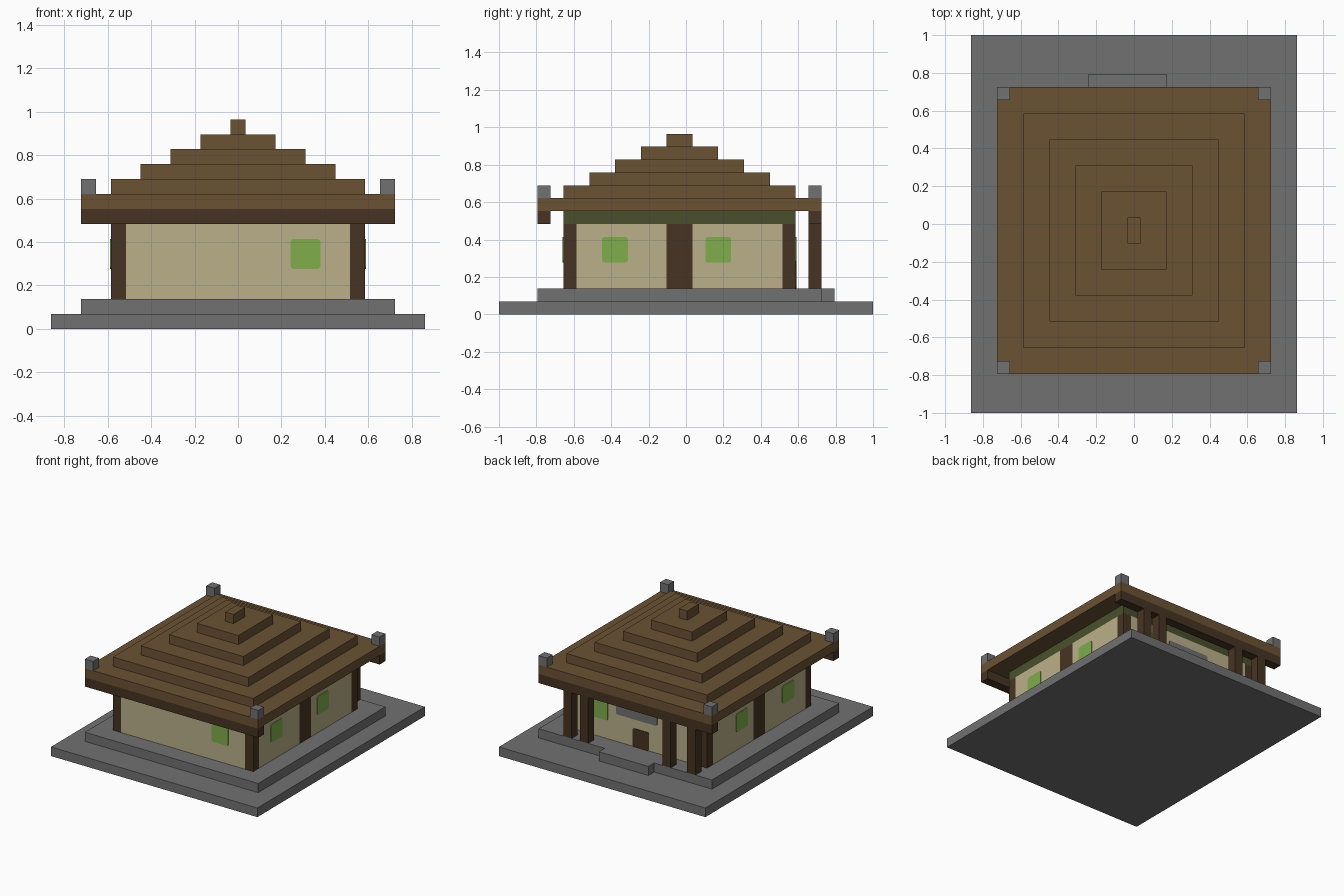
import bpy, bmesh
from mathutils import Vector

if "Cube" in bpy.data.objects:
    bpy.data.objects.remove(bpy.data.objects["Cube"], do_unlink=True)

U = 2 / 29  # one building block


def material(name, *rgb):
    linear = [((c / 255 + 0.055) / 1.055) ** 2.4 for c in rgb] + [1]
    m = bpy.data.materials.new(name)
    m.use_nodes = True
    m.diffuse_color = linear
    m.node_tree.nodes["Principled BSDF"].inputs["Base Color"].default_value = linear
    return m


STONE = material("grey stone", 113, 113, 113)
ROOF = material("brown roof", 107, 82, 52)
TIMBER = material("dark timber", 71, 52, 35)
PLASTER = material("cream plaster", 187, 176, 138)
GLASS = material("green window", 128, 173, 75)
TRIM = material("dark green trim", 74, 80, 45)


def box(name, mat, x, y, z, round_axis=None):
    """Box from (low, high) ranges in blocks; corners along round_axis may be clipped."""
    low, high = (Vector(p) * U for p in zip(x, y, z))
    size = high - low
    bm = bmesh.new()
    bmesh.ops.create_cube(bm, size=1)
    for v in bm.verts:
        v.co = (low + high) / 2 + v.co * size
    if round_axis is not None:
        edges = [e for e in bm.edges
                 if abs((e.verts[0].co - e.verts[1].co).normalized()[round_axis]) > 0.9]
        bmesh.ops.bevel(bm, geom=edges, offset=0.01, segments=1, affect='EDGES')
    me = bpy.data.meshes.new(name)
    bm.to_mesh(me)
    bm.free()
    me.materials.append(mat)
    ob = bpy.data.objects.new(name, me)
    bpy.context.collection.objects.link(ob)
    return ob


def around(c, half=0.5):
    return (c - half, c + half)


T = 0.06  # plate thickness in blocks

# Stone platform
box("ground_slab", STONE, (-12.5, 12.5), (-14.5, 14.5), (0, 1))
box("floor_slab", STONE, (-10.5, 10.5), (-11.5, 10.5), (1, 2))
box("entry_step", STONE, (-3.5, 2.5), (10.5, 11.5), (1, 2))

# Walls between timber posts
box("front_wall", PLASTER, (-7.5, 7.5), (-9.5, -8.5), (2, 7))
box("back_wall", PLASTER, (-7.5, 7.5), (7.5, 8.5), (2, 7))
for side, s in (("left", 1), ("right", -1)):
    wall_x = around(8 * s)
    box(side + "_wall_front", PLASTER, wall_x, (-8.5, -1.5), (2, 7))
    box(side + "_wall_back", PLASTER, wall_x, (0.5, 7.5), (2, 7))
    box(side + "_middle_post", TIMBER, wall_x, (-1.5, 0.5), (2, 7))
    box(side + "_front_post", TIMBER, wall_x, (-9.5, -8.5), (2, 7))
    box(side + "_back_post", TIMBER, wall_x, (7.5, 8.5), (2, 7))
    # Side windows
    for part, y in (("front", -5.5), ("back", 2.5)):
        box(f"{side}_{part}_window", GLASS, around(s * 8.5, T), around(y, 1), (4, 6), 0)
box("wall_top_trim", TRIM, (-8.5, 8.5), (-9.5, 8.5), (7, 8))

# Front and back openings
box("front_window", GLASS, (3.5, 5.5), around(-9.5, T), (4, 6), 1)
box("back_window", GLASS, (3.5, 5.5), around(8.5, T), (4, 6), 1)
box("door", TIMBER, (-1.5, 0.5), around(8.5, T), (2, 4), 1)
box("door_panel", STONE, (-2.5, 2.5), around(8.5, T), (5, 6), 1)

# Porch posts and eave beams
for i, x in enumerate((7, 5, -5, -8)):
    box(f"porch_post_{i + 1}", TIMBER, around(x), (9.5, 10.5), (2, 7))
box("front_eave_beam", TIMBER, (-10.5, 10.5), (-11.5, -10.5), (7, 8))
box("back_eave_beam", TIMBER, (-10.5, 10.5), (9.5, 10.5), (7, 8))

# Stepped roof
for i in range(6):
    h = 10.5 - 2 * i
    box(f"roof_tier_{i + 1}", ROOF, (-h, h), (-h - 1, h), (8 + i, 9 + i))

# Stone corner finials
for x in (-10, 10):
    for y in (-11, 10):
        box(("left" if x > 0 else "right") + ("_front" if y < 0 else "_back") + "_finial",
            STONE, around(x), around(y), (9, 10))
